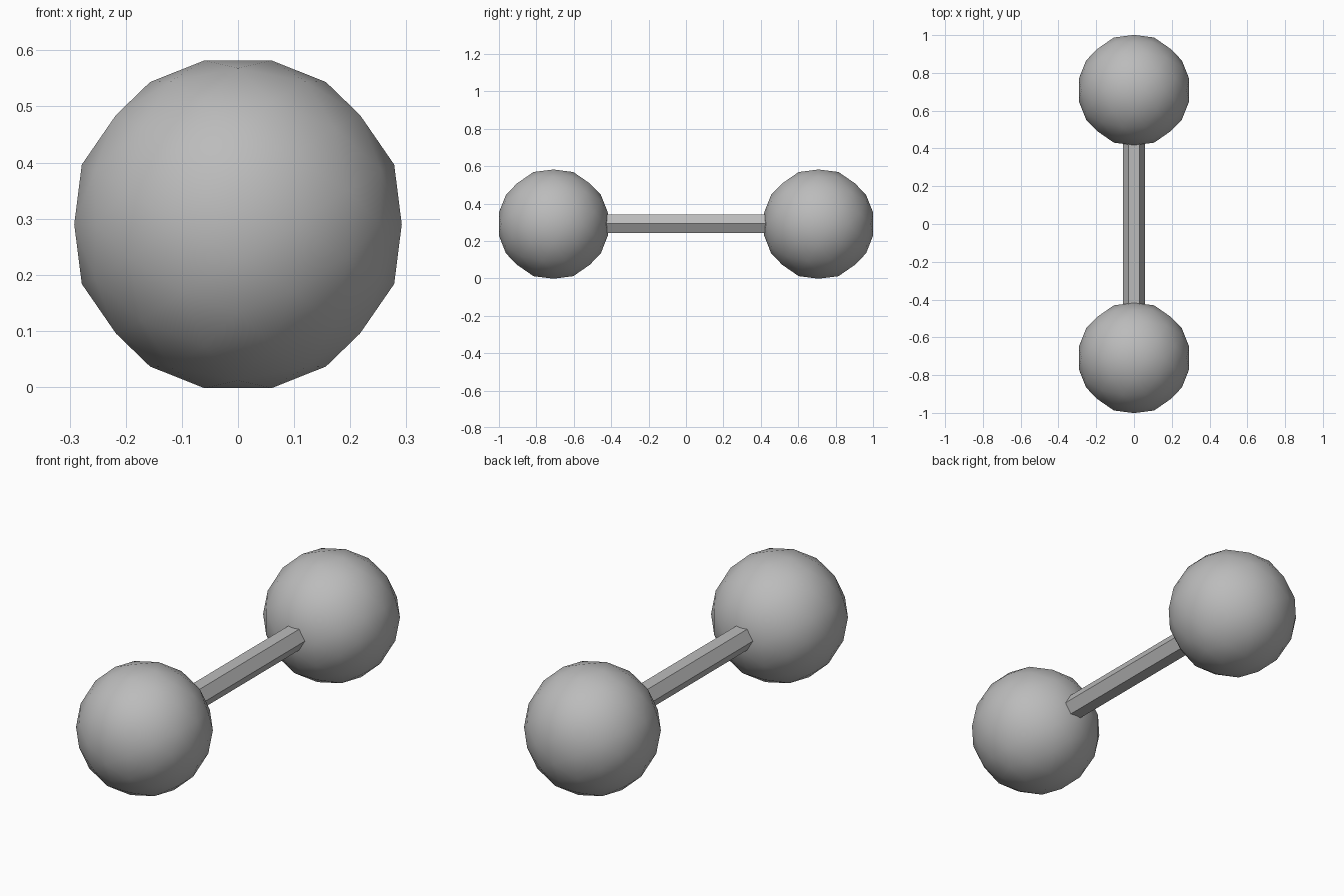
import bpy
import bmesh
import math
from mathutils import Matrix

cube = bpy.data.objects.get("Cube")
if cube:
    bpy.data.objects.remove(cube, do_unlink=True)

RADIUS = 0.298   # ball
REACH = 0.709    # ball centre from the middle
HEIGHT = 0.29    # axis above the ground

grey = bpy.data.materials.new("plain_grey")
grey.use_nodes = True
colour = (0.5, 0.5, 0.5, 1)
grey.diffuse_color = colour
grey.node_tree.nodes["Principled BSDF"].inputs["Base Color"].default_value = colour


def add_part(name, bm, location, smooth):
    mesh = bpy.data.meshes.new(name)
    for face in bm.faces:
        face.smooth = smooth
    bm.to_mesh(mesh)
    bm.free()
    mesh.materials.append(grey)
    obj = bpy.data.objects.new(name, mesh)
    obj.location = location
    bpy.context.collection.objects.link(obj)
    return obj


# Faceted ball: each icosahedron edge is cut in three and pushed to the sphere
def ball(name, y):
    bm = bmesh.new()
    bmesh.ops.create_icosphere(bm, subdivisions=1, radius=RADIUS)
    bmesh.ops.subdivide_edges(bm, edges=bm.edges[:], cuts=2, use_grid_fill=True)
    for v in bm.verts:
        v.co = v.co.normalized() * RADIUS
    tilt = math.atan(2) / 2
    bm.transform(Matrix.Rotation(-tilt, 4, "Y"))
    bmesh.ops.triangulate(bm, faces=bm.faces[:])
    bmesh.ops.recalc_face_normals(bm, faces=bm.faces[:])
    add_part(name, bm, (0, y, HEIGHT), True)


ball("front_ball", -REACH)
ball("back_ball", REACH)

# Six-sided bar with flat top and bottom
bm = bmesh.new()
bmesh.ops.create_cone(bm, cap_ends=True, segments=6, radius1=0.058,
                      radius2=0.058, depth=1.0)
bm.transform(Matrix.Rotation(math.radians(90), 4, "X")
             @ Matrix.Rotation(math.radians(30), 4, "Z"))
add_part("bar", bm, (0, 0, HEIGHT + 0.002), False)
